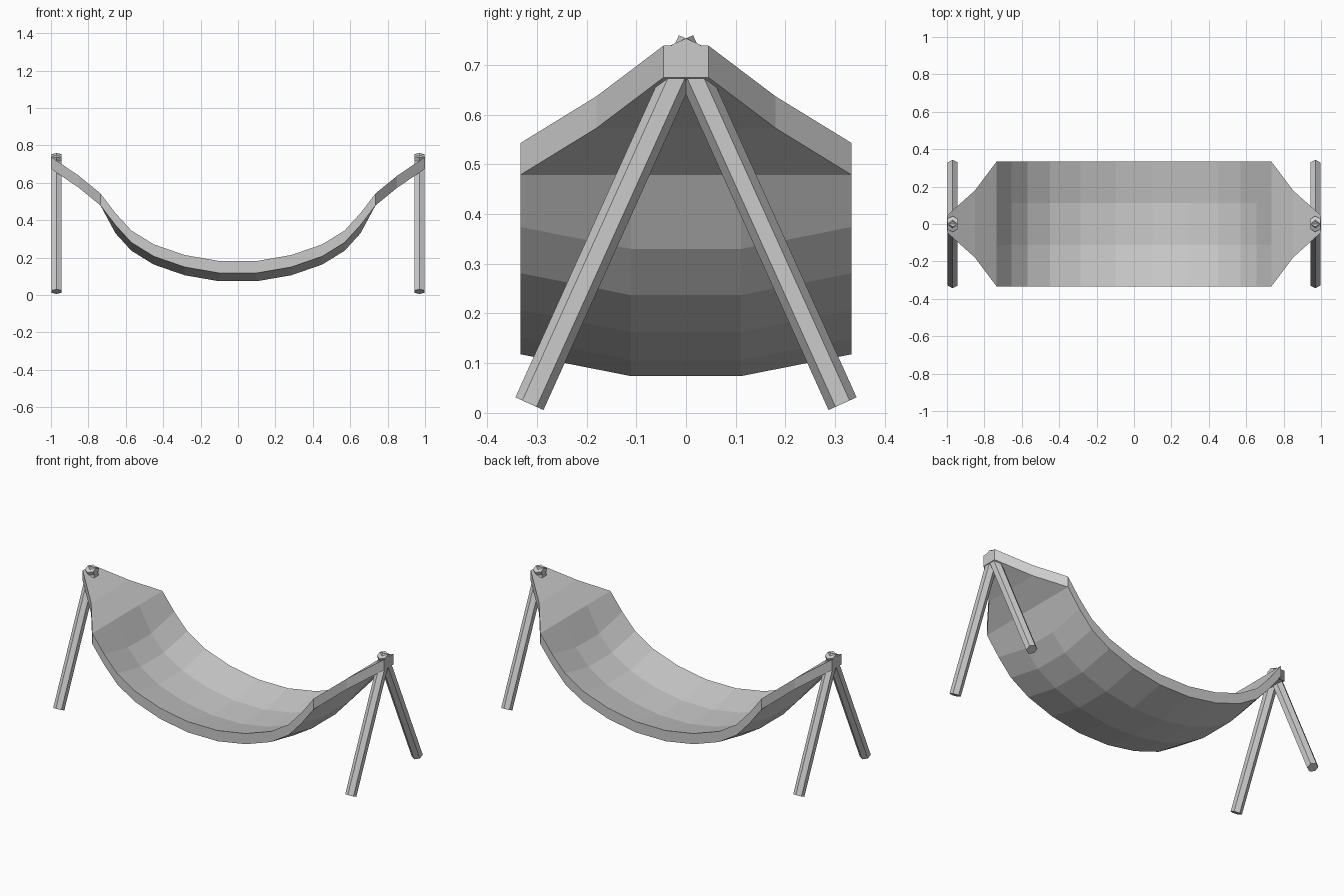
import bpy, bmesh
from mathutils import Vector

if "Cube" in bpy.data.objects:
    bpy.data.objects.remove(bpy.data.objects["Cube"])

# Cloth half-profile: x, half width, underside height at the rim, sag of the middle
half = [(1.0, .045, .675, 0), (.85, .18, .573, 0), (.735, .333, .479, 0),
        (.655, .333, .374, .044), (.57, .333, .281, .044), (.45, .333, .207, .044),
        (.285, .333, .15, .044), (.1, .333, .118, .044)]
stations = [(-x, w, z, s) for x, w, z, s in half] + half[::-1]


def make_object(name, bm):
    bmesh.ops.recalc_face_normals(bm, faces=bm.faces)
    mesh = bpy.data.meshes.new(name)
    bm.to_mesh(mesh)
    bm.free()
    obj = bpy.data.objects.new(name, mesh)
    bpy.context.collection.objects.link(obj)
    return obj


# Hanging cloth: three strips wide, extruded upward for its thickness
bm = bmesh.new()
rows = []
for x, w, z, sag in stations:
    rows.append([bm.verts.new((x, w * f, z - sag * (abs(f) < .5)))
                 for f in (-1, -1 / 3, 1 / 3, 1)])
for a, b in zip(rows, rows[1:]):
    for i in range(3):
        bm.faces.new((a[i], b[i], b[i + 1], a[i + 1]))
ret = bmesh.ops.extrude_face_region(bm, geom=bm.faces[:], use_keep_orig=True)
top = [g for g in ret["geom"] if isinstance(g, bmesh.types.BMVert)]
bmesh.ops.translate(bm, verts=top, vec=(0, 0, .064))
make_object("hammock_cloth", bm)


# Six-sided leg with flat sides facing along x
def leg(name, x, side):
    bottom = Vector((x, side * .315, .0185))
    tip = Vector((x, side * -.014, .747))
    axis = (tip - bottom).normalized()
    u = Vector((1, 0, 0))
    v = axis.cross(u)
    ring = [u * a + v * b for a, b in
            ((0, .031), (.027, .0155), (.027, -.0155), (0, -.031), (-.027, -.0155), (-.027, .0155))]
    bm = bmesh.new()
    low = [bm.verts.new(bottom + r) for r in ring]
    high = [bm.verts.new(tip + r) for r in ring]
    bm.faces.new(low)
    bm.faces.new(high)
    for i in range(6):
        j = (i + 1) % 6
        bm.faces.new((low[i], low[j], high[j], high[i]))
    make_object(name, bm)


# Two crossed pairs of legs, one at each end
for end, x in (("left", -.97), ("right", .97)):
    for place, side in (("front", -1), ("back", 1)):
        leg(f"{end}_{place}_leg", x, side)
